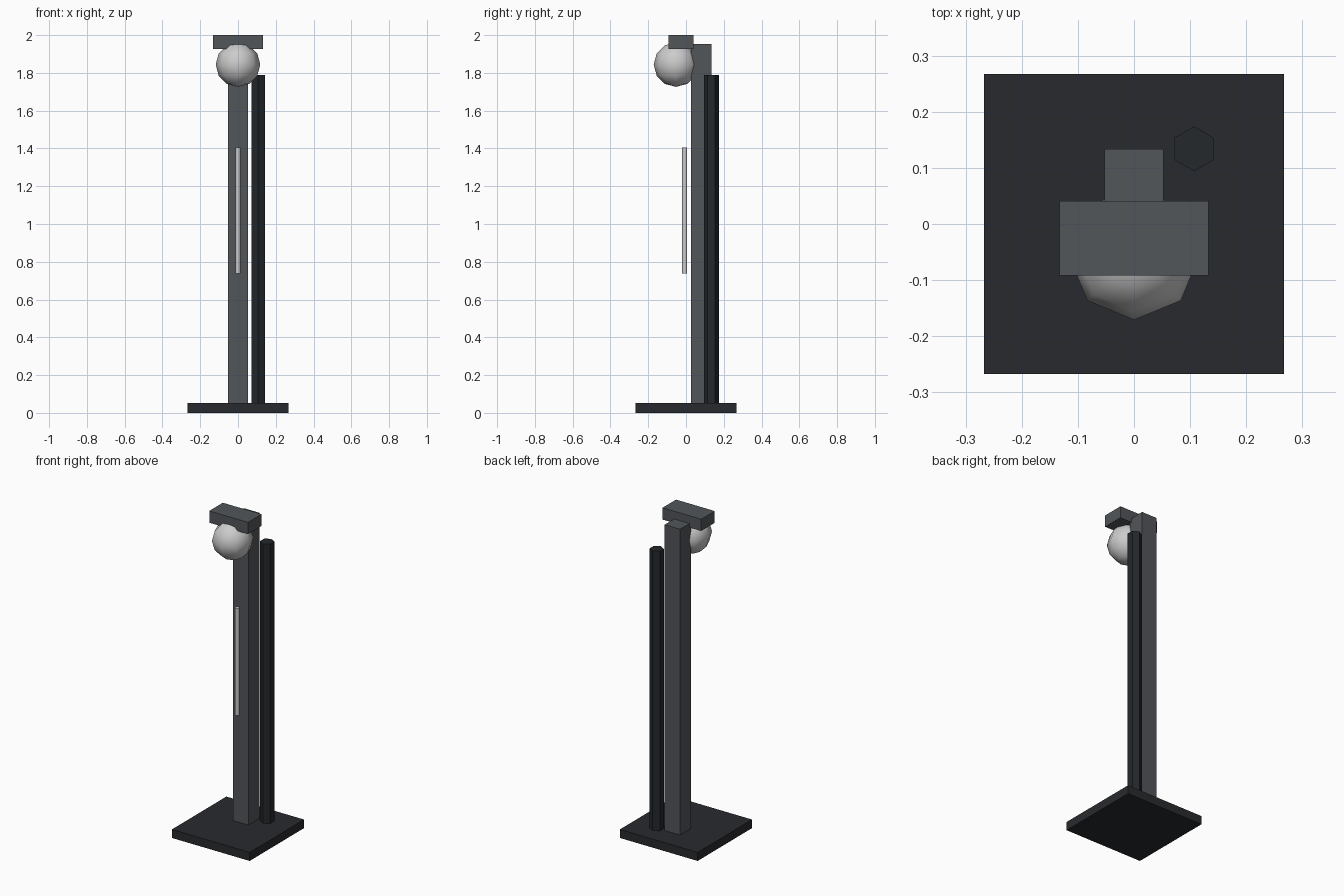
import bpy, math

if "Cube" in bpy.data.objects:
    bpy.data.objects.remove(bpy.data.objects["Cube"])


def paint(obj, name, rgb):
    mat = bpy.data.materials.get(name) or bpy.data.materials.new(name)
    mat.diffuse_color = (*rgb, 1)
    mat.use_nodes = True
    mat.node_tree.nodes["Principled BSDF"].inputs["Base Color"].default_value = mat.diffuse_color
    obj.data.materials.append(mat)


def box(name, x, y, z, mat, rgb):
    bpy.ops.mesh.primitive_cube_add(
        size=1, location=(sum(x) / 2, sum(y) / 2, sum(z) / 2))
    obj = bpy.context.object
    obj.name = name
    obj.scale = (x[1] - x[0], y[1] - y[0], z[1] - z[0])
    bpy.ops.object.transform_apply(location=False, rotation=False, scale=True)
    paint(obj, mat, rgb)


def rod(name, sides, r, x, y, z, mat, rgb):
    bpy.ops.mesh.primitive_cylinder_add(
        vertices=sides, radius=r, depth=z[1] - z[0],
        location=(x, y, sum(z) / 2))
    obj = bpy.context.object
    obj.name = name
    paint(obj, mat, rgb)
    return obj


DARK = ("dark_metal", (0.022, 0.023, 0.027))
GREY = ("grey_metal", (0.085, 0.092, 0.1))
BLACK = ("black_metal", (0.017, 0.021, 0.024))
PALE = ("pale_glass", (0.6, 0.6, 0.59))

# Base plate, post and lamp cap
box("base_plate", (-0.267, 0.267), (-0.267, 0.267), (0, 0.053), *DARK)
box("post", (-0.053, 0.053), (0.027, 0.134), (0.053, 1.952), *GREY)
box("lamp_cap", (-0.133, 0.133), (-0.092, 0.041), (1.927, 2.0), *GREY)

# Six-sided pipe behind the post
rod("rear_pipe", 6, 0.04, 0.107, 0.134, (0.053, 1.789), *BLACK)

# Thin upright handle in front of the post
handle = rod("front_handle", 8, 0.0133, 0, -0.007, (0.738, 1.404), *PALE)
bpy.ops.object.shade_smooth_by_angle(angle=math.radians(50))

# Low-poly globe under the cap
bpy.ops.mesh.primitive_uv_sphere_add(
    segments=8, ring_count=6, radius=0.118, location=(0, -0.053, 1.844))
globe = bpy.context.object
globe.name = "lamp_globe"
bpy.ops.object.shade_smooth()
paint(globe, *PALE)
